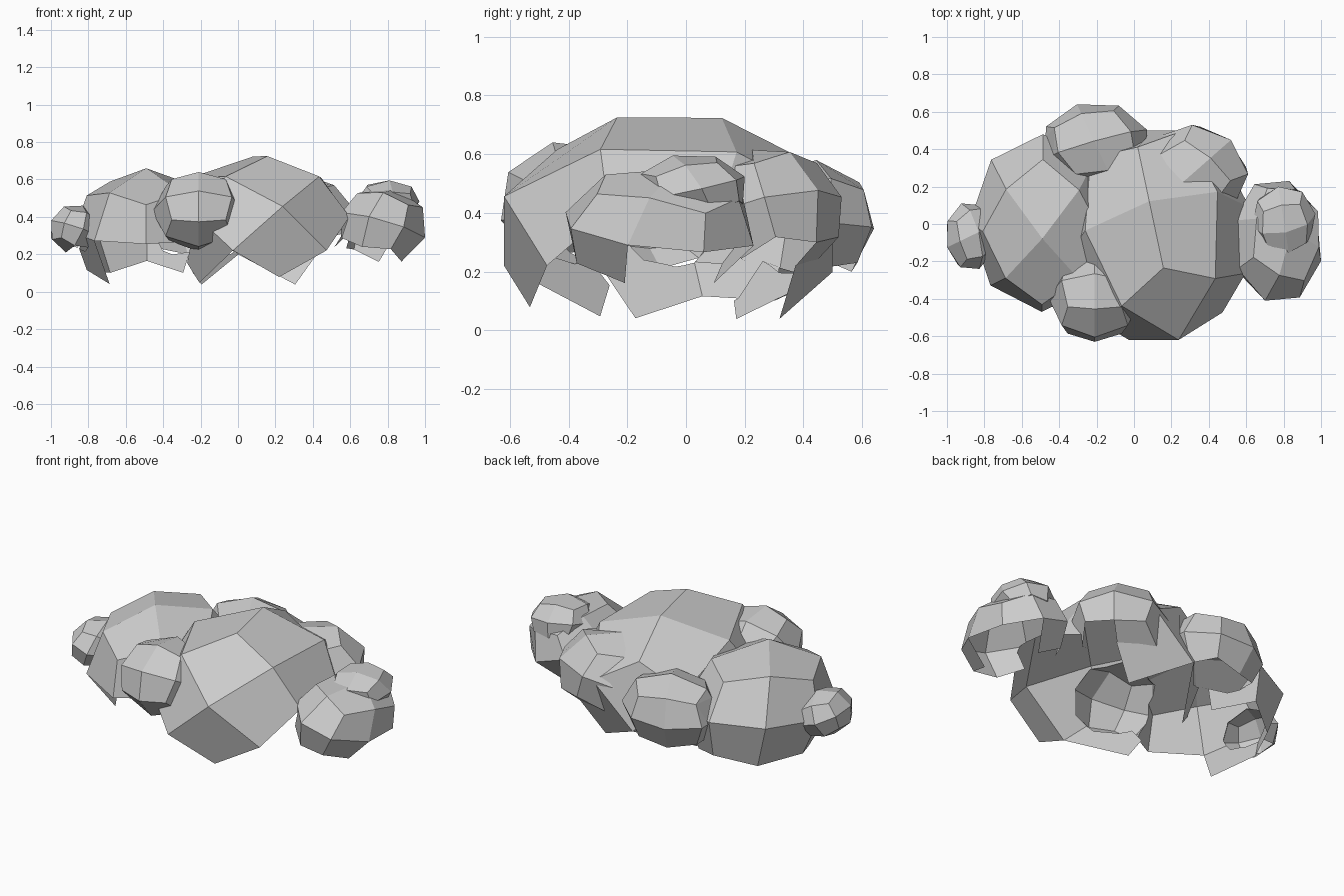
import bpy
import bmesh
from math import radians
from mathutils import Matrix, Vector

if "Cube" in bpy.data.objects:
    bpy.data.objects.remove(bpy.data.objects["Cube"], do_unlink=True)

# One plain grey for the whole cloud
grey = bpy.data.materials.new("cloud_grey")
grey.use_nodes = True
grey.diffuse_color = (0.6, 0.6, 0.6, 1)
for node in grey.node_tree.nodes:
    if node.type == 'BSDF_PRINCIPLED':
        node.inputs["Base Color"].default_value = (0.6, 0.6, 0.6, 1)
        node.inputs["Roughness"].default_value = 0.9


def puff(name, low, high, turn):
    """Faceted ball of 24 quads, turned about y, x, then z, and fitted between two corners."""
    bm = bmesh.new()
    bmesh.ops.create_cube(bm, size=2)
    bmesh.ops.subdivide_edges(bm, edges=bm.edges[:], cuts=1, use_grid_fill=True)
    rx, ry, rz = (Matrix.Rotation(radians(a), 3, axis) for a, axis in zip(turn, "XYZ"))
    spin = rz @ rx @ ry
    for v in bm.verts:
        v.co = spin @ v.co.normalized()
    for i in range(3):
        values = [v.co[i] for v in bm.verts]
        start, span = min(values), max(values) - min(values)
        for v in bm.verts:
            v.co[i] = low[i] + (v.co[i] - start) / span * (high[i] - low[i])
    bmesh.ops.recalc_face_normals(bm, faces=bm.faces[:])
    mesh = bpy.data.meshes.new(name)
    bm.to_mesh(mesh)
    bm.free()
    mesh.materials.append(grey)
    obj = bpy.data.objects.new(name, mesh)
    bpy.context.collection.objects.link(obj)
    return obj


# Main body and the puffs around it
cloud = puff("cloud", (-0.38, -0.62, -0.07), (0.62, 0.5, 0.725), (-18, 45, 14))
puffs = [
    puff("side_body", (-0.88, -0.47, -0.03), (-0.1, 0.48, 0.66), (7, -7, 45)),
    puff("front_puff", (-0.46, -0.63, 0.22), (0.04, -0.15, 0.64), (-30, 0, 0)),
    puff("back_puff", (-0.48, 0.21, 0.15), (0.07, 0.64, 0.58), (-5, 0, 20)),
    puff("back_corner_puff", (0.03, 0.02, 0.18), (0.61, 0.53, 0.615), (0, -20, 45)),
    puff("end_puff", (0.53, -0.41, 0.14), (1.0, 0.23, 0.55), (-15, 15, -15)),
    puff("end_top_puff", (0.63, -0.16, 0.37), (0.97, 0.2, 0.595), (20, 0, 10)),
    puff("small_end_puff", (-1.0, -0.24, 0.21), (-0.75, 0.11, 0.46), (0, 20, 20)),
]

# Merge the puffs into one shell
bpy.context.view_layer.objects.active = cloud
for other in puffs:
    mod = cloud.modifiers.new("merge", 'BOOLEAN')
    mod.operation = 'UNION'
    mod.solver = 'EXACT'
    mod.object = other
    bpy.context.view_layer.update()
    bpy.ops.object.modifier_apply(modifier=mod.name)
    bpy.data.objects.remove(other, do_unlink=True)


def is_open(face):
    """Faces left out: the underside, and the low flank beneath the end puff."""
    n, c = face.normal, face.calc_center_median()
    underside = n.z < -0.5 and c.z < 0.24
    flank = n.x > 0.5 and n.z < -0.2 and c.z < 0.26 and c.x < 0.62
    return underside or flank


# Open the underside so that the shell is hollow
bm = bmesh.new()
bm.from_mesh(cloud.data)
bmesh.ops.bisect_plane(bm, geom=bm.verts[:] + bm.edges[:] + bm.faces[:],
                       plane_co=Vector((0, 0, 0)), plane_no=Vector((0, 0, -1)),
                       clear_outer=True)
bm.normal_update()
bmesh.ops.delete(bm, geom=[f for f in bm.faces if is_open(f)], context='FACES')
for f in bm.faces:
    f.smooth = False
bm.to_mesh(cloud.data)
bm.free()
